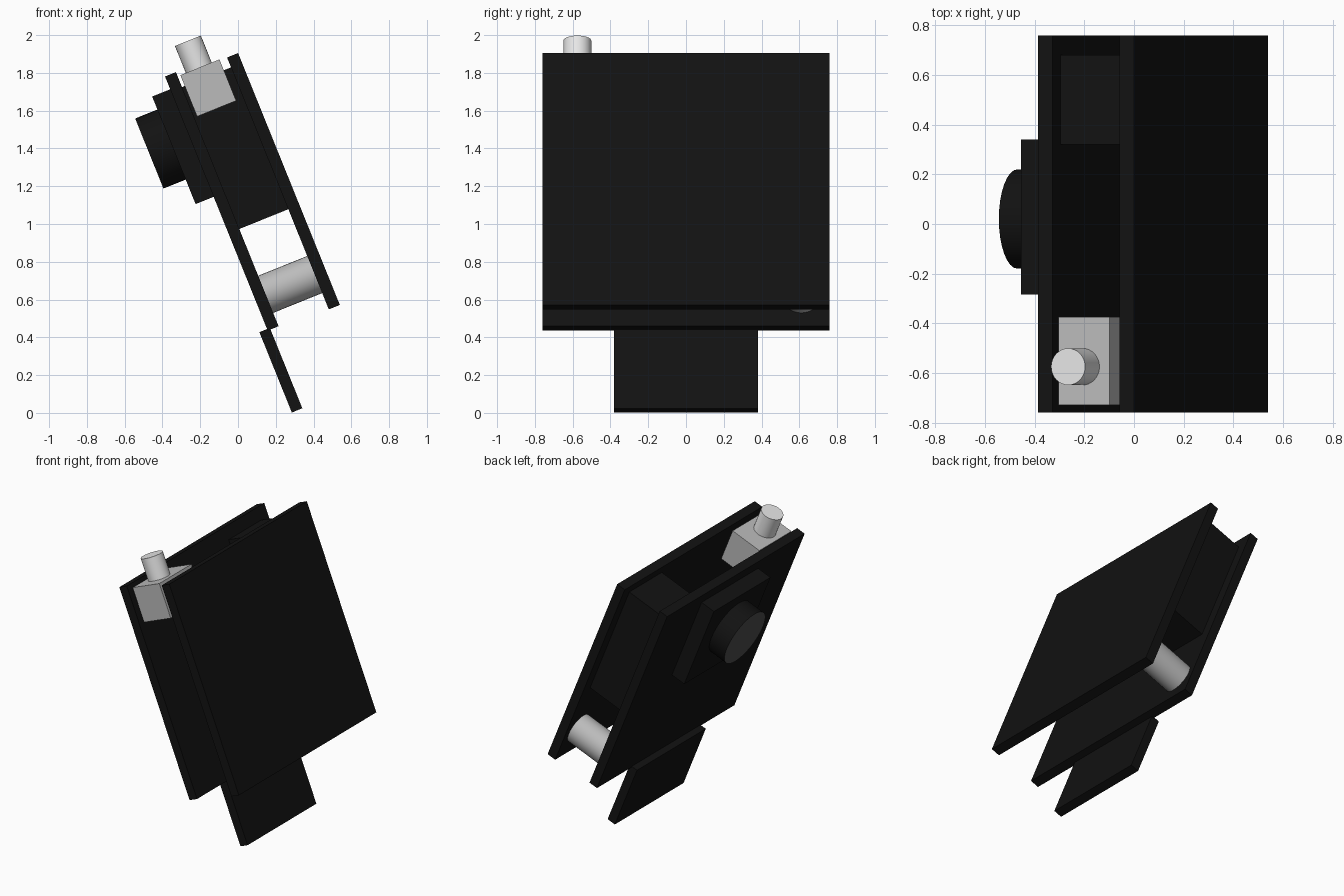
import bpy
import bmesh
import math
from mathutils import Matrix, Vector

if "Cube" in bpy.data.objects:
    bpy.data.objects.remove(bpy.data.objects["Cube"], do_unlink=True)


def material(name, value):
    mat = bpy.data.materials.new(name)
    mat.use_nodes = True
    colour = (value, value, value, 1)
    mat.diffuse_color = colour
    mat.node_tree.nodes["Principled BSDF"].inputs["Base Color"].default_value = colour
    return mat


black = material("black", 0.006)
dark_grey = material("dark grey", 0.07)
mid_grey = material("mid grey", 0.5)
light_grey = material("light grey", 0.8)

# The whole assembly leans back: local x runs across the plates, local z along them
LEAN = Matrix.Rotation(math.radians(-22), 4, 'Y')


def finish(name, bm, *mats):
    mesh = bpy.data.meshes.new(name)
    bm.to_mesh(mesh)
    bm.free()
    for mat in mats:
        mesh.materials.append(mat)
    obj = bpy.data.objects.new(name, mesh)
    bpy.context.collection.objects.link(obj)
    obj.matrix_world = LEAN
    return obj


def box(name, x, y, z, mat):
    """Box from (low, high) ranges in the leaning frame."""
    bm = bmesh.new()
    centre = Vector([sum(r) / 2 for r in (x, y, z)])
    size = [r[1] - r[0] for r in (x, y, z)]
    bmesh.ops.create_cube(bm, size=1, matrix=Matrix.Translation(centre) @ Matrix.Diagonal((*size, 1)))
    return finish(name, bm, mat)


def rod(name, start, end, radius, mat, cap_mat=None):
    """Smooth cylinder between two points; cap_mat colours the start cap."""
    start, end = Vector(start), Vector(end)
    axis = end - start
    turn = axis.to_track_quat('Z', 'Y').to_matrix().to_4x4()
    bm = bmesh.new()
    bmesh.ops.create_cone(bm, cap_ends=True, segments=32, radius1=radius, radius2=radius,
                          depth=axis.length, matrix=Matrix.Translation((start + end) / 2) @ turn)
    bm.normal_update()
    for face in bm.faces:
        face.smooth = len(face.verts) == 4
        if cap_mat and face.normal.dot(axis.normalized()) < -0.9:
            face.material_index = 1
    for edge in bm.edges:
        edge.smooth = all(len(f.verts) == 4 for f in edge.link_faces)
    return finish(name, bm, *([mat, cap_mat] if cap_mat else [mat]))


# Two parallel plates and the narrow tab below them
WIDE = (-0.76, 0.76)
box("back_plate", (0.651, 0.714), WIDE, (0.328, 1.766), black)
box("face_plate", (0.309, 0.371), WIDE, (0.345, 1.796), black)
box("lower_tab", (0.265, 0.325), (-0.38, 0.38), (-0.105, 0.354), black)

# Raised mount and round knob on the face plate
box("raised_mount", (0.206, 0.309), (-0.285, 0.34), (1.109, 1.723), black)
rod("round_knob", (0.079, 0.02, 1.449), (0.206, 0.02, 1.449), 0.2, black, dark_grey)

# Parts held between the plates
box("inner_block", (0.371, 0.651), (0.32, 0.68), (0.9, 1.71), black)
rod("spacer_post", (0.371, 0.61, 0.527), (0.651, 0.61, 0.527), 0.106, mid_grey)
box("button_housing", (0.387, 0.61), (-0.73, -0.375), (1.536, 1.772), mid_grey)
rod("button", (0.492, -0.575, 1.772), (0.492, -0.575, 1.926), 0.074, light_grey)
